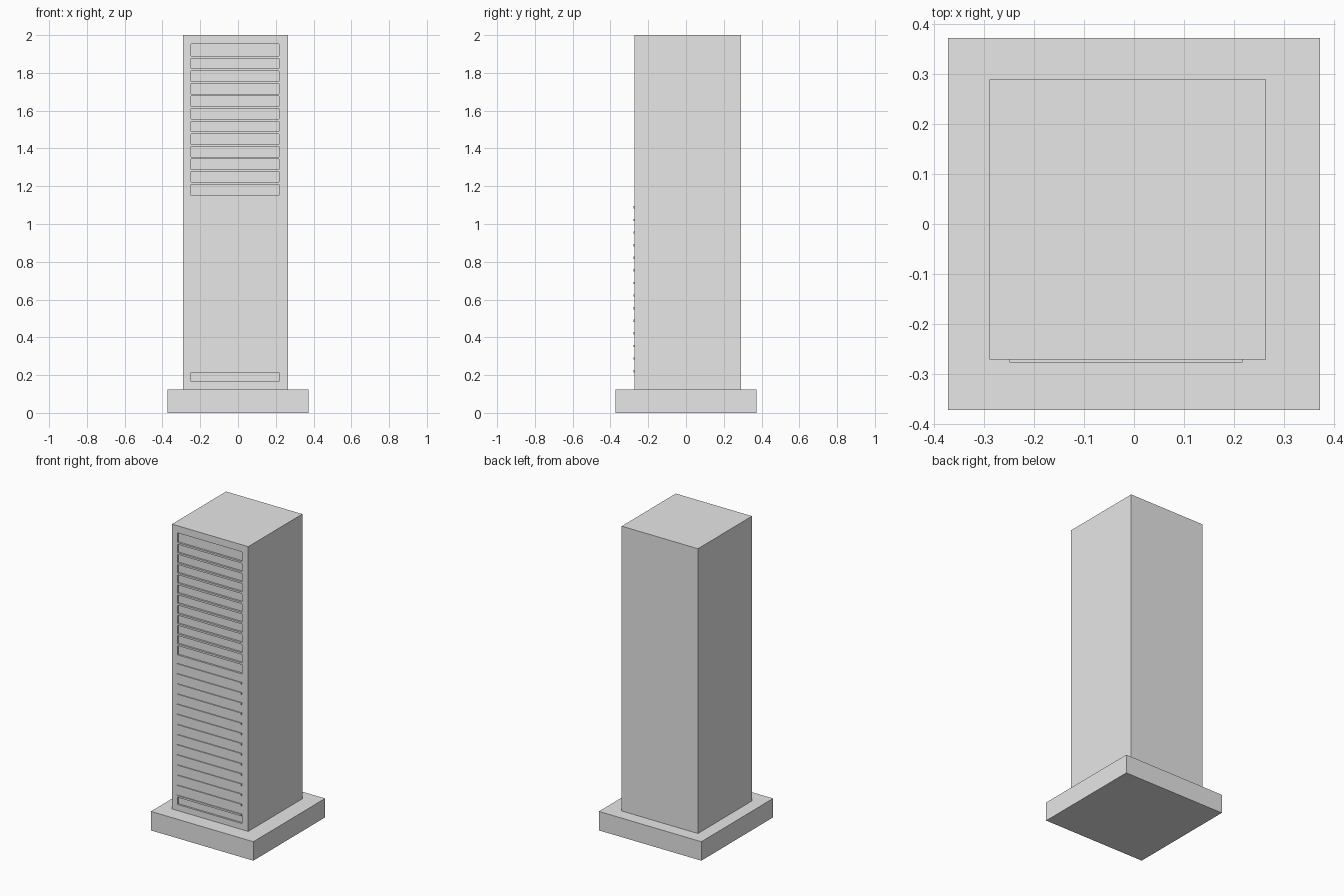
import bpy
import bmesh

old = bpy.data.objects.get("Cube")
if old:
    bpy.data.objects.remove(old, do_unlink=True)

# One plain grey for the whole building
grey = bpy.data.materials.new("light_grey")
grey.use_nodes = True
grey.diffuse_color = (0.8, 0.8, 0.8, 1)
grey.node_tree.nodes["Principled BSDF"].inputs["Base Color"].default_value = (0.8, 0.8, 0.8, 1)


def add_object(name, bm):
    mesh = bpy.data.meshes.new(name)
    bm.to_mesh(mesh)
    bm.free()
    mesh.materials.append(grey)
    obj = bpy.data.objects.new(name, mesh)
    bpy.context.collection.objects.link(obj)
    return obj


def box(low, high):
    bm = bmesh.new()
    bmesh.ops.create_cube(bm, size=1)
    for v in bm.verts:
        v.co = [(a + b) / 2 + c * (b - a) for a, b, c in zip(low, high, v.co)]
    return bm


FRONT = -0.272
LEFT, RIGHT = -0.25, 0.218
DEPTH = 0.012
PITCH = 0.0667
RECESSES = [(0.165, 0.22), (1.15, 1.953)]

# Base slab
add_object("base_slab", box((-0.373, -0.373, 0), (0.373, 0.373, 0.125)))

# Tower, with two shallow recesses in the front wall
bm = box((-0.29, FRONT, 0.125), (0.265, 0.29, 2))
cuts = [((x, 0, 0), (1, 0, 0)) for x in (LEFT, RIGHT)]
cuts += [((0, 0, z), (0, 0, 1)) for span in RECESSES for z in span]
for point, normal in cuts:
    bmesh.ops.bisect_plane(bm, geom=bm.verts[:] + bm.edges[:] + bm.faces[:],
                           plane_co=point, plane_no=normal)
panels = []
for f in bm.faces:
    c = f.calc_center_median()
    if f.normal.y < -0.9 and LEFT < c.x < RIGHT and any(a < c.z < b for a, b in RECESSES):
        panels.append(f)
made = bmesh.ops.extrude_discrete_faces(bm, faces=panels)
for f in made["faces"]:
    bmesh.ops.translate(bm, verts=f.verts[:], vec=(0, DEPTH, 0))
bmesh.ops.recalc_face_normals(bm, faces=bm.faces[:])
add_object("tower", bm)

# Slats: proud of the wall below, flush within the upper recess
low_slat = add_object("lower_slats", box((LEFT, FRONT - 0.006, 0.215), (RIGHT, FRONT + 0.01, 0.227)))
high_slat = add_object("upper_slats", box((LEFT, FRONT, 1.21), (RIGHT, FRONT + DEPTH, 1.222)))
for slat, count in ((low_slat, 14), (high_slat, 11)):
    array = slat.modifiers.new("rows", "ARRAY")
    array.count = count
    array.use_relative_offset = False
    array.use_constant_offset = True
    array.constant_offset_displace = (0, 0, PITCH)
